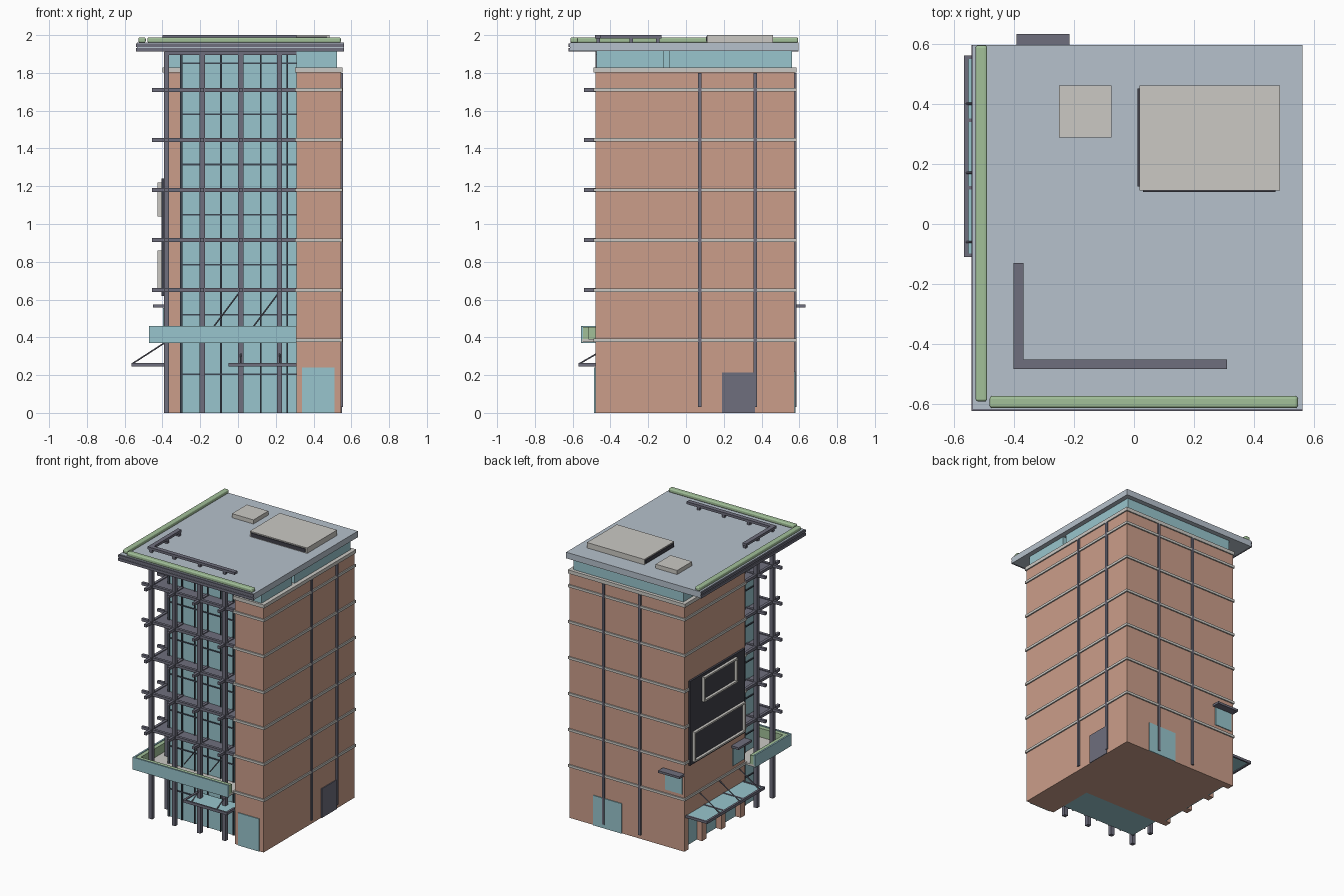
import bpy, bmesh, math
from mathutils import Vector


def mat(name, r, g, b):
    m = bpy.data.materials.new(name)
    lin = [((c / 255 + 0.055) / 1.055) ** 2.4 for c in (r, g, b)]
    m.diffuse_color = (*lin, 1)
    return m


BRICK = mat("brick", 203, 158, 138)
GLASS = mat("blue glass", 152, 197, 205)
STEEL = mat("purple grey steel", 110, 110, 125)
GREEN = mat("hedge green", 162, 192, 153)
STONE = mat("light stone", 203, 201, 196)
ROOF = mat("roof blue grey", 182, 193, 204)
DARK = mat("dark panel", 64, 64, 74)
MULL = mat("mullion", 62, 72, 84)


def boxes(name, material, items, bevel=0):
    """One object from many boxes (x0, x1, y0, y1, z0, z1)."""
    bm = bmesh.new()
    for x0, x1, y0, y1, z0, z1 in items:
        vs = bmesh.ops.create_cube(bm, size=1)["verts"]
        for v in vs:
            v.co = ((x0 + x1) / 2 + v.co.x * (x1 - x0),
                    (y0 + y1) / 2 + v.co.y * (y1 - y0),
                    (z0 + z1) / 2 + v.co.z * (z1 - z0))
    me = bpy.data.meshes.new(name)
    bm.to_mesh(me)
    bm.free()
    me.materials.append(material)
    ob = bpy.data.objects.new(name, me)
    bpy.context.collection.objects.link(ob)
    if bevel:
        b = ob.modifiers.new("round", "BEVEL")
        b.width, b.segments = bevel, 3
    return ob


def rod(name, a, b, r=0.004):
    a, b = Vector(a), Vector(b)
    bpy.ops.mesh.primitive_cylinder_add(vertices=8, radius=r, depth=(b - a).length,
                                        location=(a + b) / 2)
    ob = bpy.context.object
    ob.name = name
    ob.rotation_euler = (b - a).to_track_quat("Z", "Y").to_euler()
    ob.data.materials.append(STEEL)


X0, X1, YF, YM, YB = -0.39, 0.545, -0.48, -0.13, 0.575
XG = 0.31
LEVELS = [0.385 + 0.265 * i for i in range(6)]

# brick masses, with a recessed ground floor on the left
boxes("main_block_upper", BRICK, [(X0, X1, YM, YB, 0.23, 1.82)])
boxes("main_block_base", BRICK, [(X0 + 0.05, X1, YM, YB, 0, 0.23)])
boxes("front_wing", BRICK, [(XG, X1, YF, YM, 0, 1.82)])
boxes("left_piers", BRICK, [(X0, X0 + 0.05, y - 0.025, y + 0.025, 0, 0.23)
                            for y in (-0.105, 0.12, 0.345, 0.55)])
boxes("left_shop_windows", GLASS, [(X0 + 0.043, X0 + 0.05, -0.08, 0.525, 0, 0.23)])

# stone bands, cornice and glazed strip under the roof
P = 0.009
bands = [(z, 0.009) for z in LEVELS] + [(1.815, 0.013)]
boxes("stone_bands_main", STONE, [(X0 - P, X1 + P, YM - P, YB + P, z - h, z + h) for z, h in bands])
boxes("stone_bands_wing", STONE, [(XG - P, X1 + P, YF - P, YM, z - h, z + h) for z, h in bands])
boxes("clerestory", GLASS, [(X0 + 0.02, X1 - 0.02, -0.09, YB - 0.015, 1.82, 1.915),
                            (XG, X1 - 0.02, YF + 0.005, -0.12, 1.82, 1.915),
                            (X0 + 0.02, XG, YM, -0.09, 1.82, 1.915)])

# curtain wall and mullions
GY = -0.37
boxes("curtain_wall", GLASS, [(-0.30, XG, GY, YM, 0, 1.91)])
m = [(x - 0.004, x + 0.004, GY - 0.008, GY, 0, 1.91)
     for x in (-0.195, -0.09, 0.015, 0.12, 0.225, 0.26)]
m += [(-0.308, -0.294, GY - 0.008, GY + 0.006, 0, 1.91), (-0.308, -0.30, -0.254, -0.246, 0, 1.91)]
for z in (0.205, 0.52, 0.785, 1.05, 1.315, 1.58, 1.85):
    m += [(-0.30, XG, GY - 0.007, GY, z - 0.004, z + 0.004),
          (-0.307, -0.30, GY, YM, z - 0.004, z + 0.004)]
boxes("mullions", MULL, m)

# steel frame: columns, beams, walkways
cols = [(-0.378, -0.465), (-0.19, -0.465), (0.015, -0.465), (0.22, -0.465), (-0.378, -0.28)]
c = 0.014
boxes("columns", STEEL, [(x - c, x + c, y - c, y + c, 0, 1.91) for x, y in cols])
beams, slabs = [], []
for z in LEVELS[1:]:
    beams += [(-0.455, XG, -0.475, -0.455, z - 0.01, z + 0.01),
              (-0.388, -0.368, -0.54, YM, z - 0.01, z + 0.01),
              (-0.455, -0.30, -0.29, -0.27, z - 0.01, z + 0.01)]
    beams += [(x - 0.01, x + 0.01, -0.54, GY, z - 0.01, z + 0.01) for x in (-0.19, 0.015, 0.22)]
    slabs += [(-0.37, XG, -0.46, GY, z - 0.007, z + 0.004),
              (-0.37, -0.30, GY, YM, z - 0.007, z + 0.004)]
boxes("frame_beams", STEEL, beams)
boxes("walkways", STEEL, slabs)

# first floor balcony with glass parapet and hedge
boxes("balcony_floor", STONE, [(-0.465, XG, -0.55, GY, 0.375, 0.39),
                               (-0.465, -0.30, GY, YM, 0.375, 0.39)])
boxes("balcony_parapet", GLASS, [(-0.47, XG, -0.557, -0.545, 0.37, 0.46),
                                 (-0.47, -0.458, -0.545, YM, 0.37, 0.46)])
boxes("balcony_hedge", GREEN, [(-0.458, XG, -0.545, -0.515, 0.39, 0.455),
                               (-0.458, -0.43, -0.515, YM, 0.39, 0.455)])
for x in (-0.13, 0.08):
    rod("brace", (x, -0.44, 0.455), (x + 0.135, -0.44, 0.635))

# front canopy
boxes("front_canopy_frame", STEEL, [(-0.05, XG, -0.57, -0.558, 0.245, 0.265),
                                    (-0.05, -0.035, -0.558, -0.40, 0.245, 0.265),
                                    (0.295, XG, -0.558, -0.48, 0.245, 0.265)])
boxes("front_canopy_glass", GLASS, [(-0.035, 0.295, -0.558, -0.40, 0.252, 0.258)])
for x in (0.015, 0.22):
    rod("front_canopy_strut", (x, -0.565, 0.26), (x, -0.47, 0.315))

# left canopy
boxes("left_canopy_frame", STEEL, [(-0.565, -0.55, -0.11, 0.56, 0.245, 0.265)] +
      [(-0.55, X0, y - 0.006, y + 0.006, 0.245, 0.263) for y in (-0.104, 0.12, 0.345, 0.554)])
boxes("left_canopy_glass", GLASS, [(-0.55, X0, -0.10, 0.55, 0.252, 0.259)])
for y in (-0.06, 0.17, 0.40):
    rod("left_canopy_strut", (-0.56, y, 0.26), (X0, y, 0.37))

# doors, small windows with hoods
T = 0.006
boxes("glass_doors", GLASS, [(0.34, 0.51, YF - T, YF, 0, 0.24), (0.12, 0.35, YB, YB + T, 0, 0.22)])
boxes("service_door", STEEL, [(X1, X1 + T, 0.19, 0.365, 0, 0.215)])
boxes("small_windows", GLASS, [(-0.375, -0.235, YB, YB + T, 0.42, 0.555),
                               (X0 - T, X0, -0.115, 0.015, 0.42, 0.555)])
boxes("window_hoods", STEEL, [(-0.39, -0.215, YB, 0.632, 0.557, 0.573),
                              (-0.45, X0, -0.125, 0.03, 0.557, 0.573)])

# vertical strips on right and back
boxes("vertical_strips", STEEL,
      [(X1, X1 + 0.011, y - 0.009, y + 0.009, 0.03, 1.80) for y in (0.072, 0.367)] +
      [(x - 0.009, x + 0.009, YB, YB + 0.011, 0.03, 1.80) for x in (-0.03, 0.265)])

# dark display wall with two light frames on the left
boxes("display_wall", DARK, [(-0.405, X0, -0.11, 0.53, 0.62, 1.24)])


def frame(y0, y1, z0, z1, t=0.012):
    a, b = -0.425, -0.405
    return [(a, b, y0, y1, z0, z0 + t), (a, b, y0, y1, z1 - t, z1),
            (a, b, y0, y0 + t, z0 + t, z1 - t), (a, b, y1 - t, y1, z0 + t, z1 - t)]


boxes("display_frames", STONE, frame(-0.09, 0.50, 0.64, 0.86) + frame(0.0, 0.39, 1.04, 1.22))

# roof slab with steel edge on front and left
boxes("roof_slab", ROOF, [(-0.535, 0.56, -0.615, 0.595, 1.915, 1.96)])
boxes("roof_edge", STEEL, [(-0.54, 0.56, -0.621, -0.615, 1.938, 1.956),
                           (-0.54, 0.56, -0.621, -0.615, 1.912, 1.932),
                           (-0.541, -0.535, -0.621, 0.595, 1.938, 1.956),
                           (-0.541, -0.535, -0.621, 0.595, 1.912, 1.932)])
boxes("roof_soffit_beams", STEEL, [(-0.39, XG, -0.48, -0.45, 1.895, 1.915),
                                   (-0.39, -0.365, -0.45, YM, 1.895, 1.915)])

# roof hedges
boxes("roof_hedges", GREEN, [(-0.527, -0.488, -0.59, 0.594, 1.96, 1.988),
                             (-0.48, 0.545, -0.612, -0.572, 1.96, 1.988)], bevel=0.009)

# roof pergola
posts = [(x, -0.465) for x in (-0.378, -0.19, 0.015, 0.22)] + [(-0.378, -0.29), (-0.378, -0.15)]
boxes("roof_pergola", STEEL, [(-0.40, XG, -0.482, -0.45, 1.982, 2.0),
                              (-0.40, -0.368, -0.45, -0.13, 1.982, 2.0)] +
      [(x - 0.01, x + 0.01, y - 0.01, y + 0.01, 1.96, 1.985) for x, y in posts])

# roof plant units
boxes("roof_units", STONE, [(0.018, 0.485, 0.112, 0.46, 1.96, 2.0),
                            (-0.25, -0.075, 0.287, 0.46, 1.96, 1.99)])
boxes("unit_louvres", DARK, [(0.03, 0.47, 0.106, 0.112, 1.966, 1.992),
                             (0.012, 0.018, 0.125, 0.45, 1.966, 1.992)])
